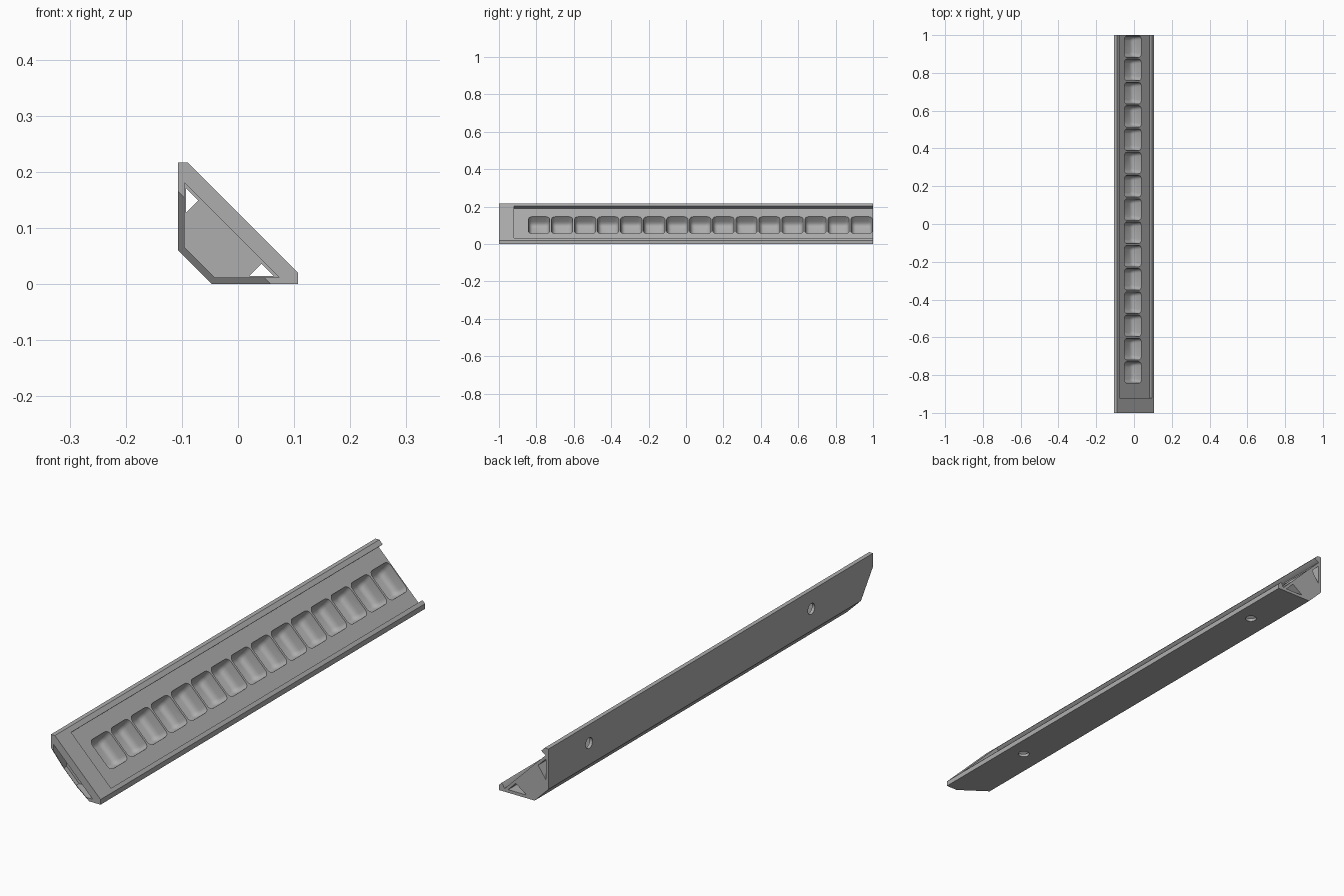
import bpy, bmesh, math
from mathutils import Vector

if "Cube" in bpy.data.objects:
    bpy.data.objects.remove(bpy.data.objects["Cube"])

MID = 0.107  # half width of the section, also its mirror offset

gray = bpy.data.materials.new("mid_gray")
gray.diffuse_color = (0.42, 0.42, 0.42, 1)
gray.use_nodes = True
gray.node_tree.nodes["Principled BSDF"].inputs["Base Color"].default_value = gray.diffuse_color


def slant(u, y, s):
    """Point from slant coordinates: u across the sloped face, s = x + z."""
    return Vector(((s + u - MID) / 2, y, (s - u + MID) / 2))


def loft(name, loops, helper=True):
    """Closed solid through a stack of matching loops."""
    bm = bmesh.new()
    rings = [[bm.verts.new(p) for p in loop] for loop in loops]
    n = len(rings[0])
    for a, b in zip(rings, rings[1:]):
        for i in range(n):
            j = (i + 1) % n
            bm.faces.new((a[i], a[j], b[j], b[i]))
    bm.faces.new(rings[0])
    bm.faces.new(rings[-1])
    bmesh.ops.recalc_face_normals(bm, faces=bm.faces)
    mesh = bpy.data.meshes.new(name)
    bm.to_mesh(mesh)
    bm.free()
    ob = bpy.data.objects.new(name, mesh)
    bpy.context.collection.objects.link(ob)
    mesh.materials.append(gray)
    ob.hide_render = helper
    return ob


def prism(name, pts, y0, y1, helper=True):
    """Section in (x, z) run along y."""
    return loft(name, [[Vector((x, y, z)) for x, z in pts] for y in (y0, y1)], helper)


def mirrored(pts):
    """Swap a section across the sloped symmetry plane."""
    return [(z - MID, x + MID) for x, z in pts]


def rounded(hu, hy, r, y, s):
    """Rounded rectangle on the slope; r is the corner radius."""
    out = []
    for k, (a, b) in enumerate(((1, 1), (-1, 1), (-1, -1), (1, -1))):
        for i in range(6):
            t = math.pi / 2 * (k + i / 5)
            u = a * (hu - r * 1.414) + 1.414 * r * math.cos(t)
            out.append(slant(u, y + b * (hy - r) + r * math.sin(t), s))
    return out


# Corner rail body
body = prism("rail_body", [(-.107, .217), (-.09, .217), (.107, .02), (.107, 0),
                           (-.047, 0), (-.107, .06)], -1, 1, False)
cutters = []

# Sliding channel on the sloped face, open at the back
channel = [(-.172, .14), (.172, .14), (.172, .115), (.178, .095), (-.178, .095), (-.172, .115)]
cutters.append(loft("channel_cutter", [[slant(u, y, s) for u, s in channel] for y in (-.92, 1.1)]))

# Bevelled front end
bevel = [(-1.2, .058), (-1, .058), (-.853, -.15), (-1.2, -.15)]
cutters.append(loft("front_bevel_cutter", [[slant(u, y, s) for y, s in bevel] for u in (-.5, .5)]))

# Front recess between thin walls
cutters.append(prism("front_recess_cutter", [(-.095, .18), (-.095, .065), (-.042, .012),
                                             (.073, .012)], -1.2, -.92))

# Triangular hollows along both edges, narrow at the front
wide = [(.067, .012), (.035, .045), (-.012, .012)]
narrow = [(.064, .014), (.042, .036), (.02, .014)]
for side, f in (("lower", list), ("upper", mirrored)):
    cutters.append(prism(side + "_hollow_cutter", f(wide), -.88, 1.1))
    cutters.append(prism(side + "_front_hole_cutter", f(narrow), -.95, -.85))
    # Screw holes
    for y in (.75, -.62):
        ring = [(.038 + .021 * math.cos(t * math.tau / 24), y + .021 * math.sin(t * math.tau / 24))
                for t in range(24)]
        loops = []
        for h in (-.03, .024):
            loops.append([Vector((f([(x, h)])[0][0], yy, f([(x, h)])[0][1])) for x, yy in ring])
        cutters.append(loft(side + "_screw_hole_cutter", loops))

# Row of rounded pockets
for i in range(15):
    y = .939 - i * .1232
    levels = ((.09, .057, .02, .11), (.09, .057, .02, .095), (.084, .054, .02, .05),
              (.079, .051, .019, .032), (.069, .044, .016, .02), (.054, .035, .01, .015))
    cutters.append(loft("pocket_cutter", [rounded(a, b, r, y, s) for a, b, r, s in levels]))

for c in cutters:
    m = body.modifiers.new(c.name, 'BOOLEAN')
    m.operation = 'DIFFERENCE'
    m.solver = 'EXACT'
    m.object = c

# Bake the cuts and shade the rounded pockets smoothly
deps = bpy.context.evaluated_depsgraph_get()
mesh = bpy.data.meshes.new_from_object(body.evaluated_get(deps))
body.modifiers.clear()
body.data = mesh
for c in cutters:
    bpy.data.objects.remove(c)
bpy.context.view_layer.objects.active = body
body.select_set(True)
bpy.ops.object.shade_smooth_by_angle(angle=math.radians(35))
